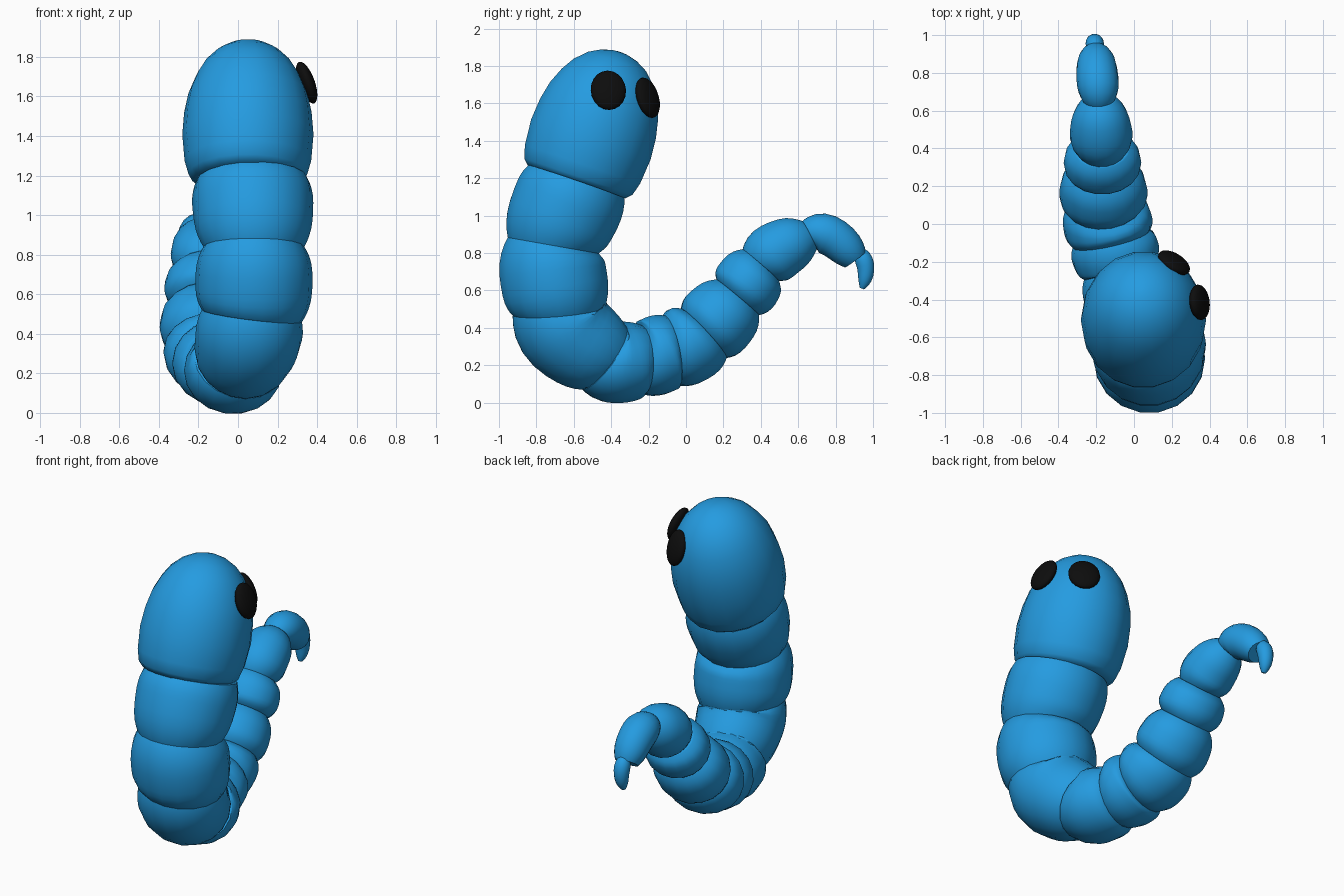
import bpy, bmesh, math
from mathutils import Vector, Matrix

cube = bpy.data.objects.get("Cube")
if cube:
    bpy.data.objects.remove(cube, do_unlink=True)

SIDES = 18
RINGS = 12


def make_material(name, color):
    mat = bpy.data.materials.new(name)
    mat.use_nodes = True
    mat.diffuse_color = (*color, 1)
    shader = mat.node_tree.nodes["Principled BSDF"]
    shader.inputs["Base Color"].default_value = (*color, 1)
    shader.inputs["Roughness"].default_value = 0.6
    return mat


def finish(bm, name, mat):
    bmesh.ops.recalc_face_normals(bm, faces=bm.faces)
    mesh = bpy.data.meshes.new(name)
    bm.to_mesh(mesh)
    bm.free()
    mesh.materials.append(mat)
    obj = bpy.data.objects.new(name, mesh)
    bpy.context.collection.objects.link(obj)
    bpy.ops.object.select_all(action="DESELECT")
    obj.select_set(True)
    bpy.context.view_layer.objects.active = obj
    bpy.ops.object.shade_smooth_by_angle(angle=math.radians(50))
    return obj


def loft(name, stations, mat, widen=1.0):
    """Skin circular rings given as (centre, direction, radius)."""
    bm = bmesh.new()
    rings = []
    for centre, direction, radius in stations:
        direction = direction.normalized()
        side = Vector((1, 0, 0))
        side = (side - direction * side.dot(direction)).normalized()
        up = direction.cross(side)
        ring = []
        for i in range(SIDES):
            a = math.tau * i / SIDES
            offset = side * math.cos(a) * widen + up * math.sin(a)
            ring.append(bm.verts.new(centre + offset * radius))
        rings.append(ring)
    for low, high in zip(rings, rings[1:]):
        for i in range(SIDES):
            j = (i + 1) % SIDES
            bm.faces.new((low[i], low[j], high[j], high[i]))
    bm.faces.new(rings[0])
    bm.faces.new(rings[-1])
    return finish(bm, name, mat)


def segment(name, start, end, bulge, mat, widen=1.0):
    """Barrel bent along a curve between two joints (position, direction, radius)."""
    (p0, d0, r0), (p3, d3, r3) = start, end
    reach = (p3 - p0).length * 0.37
    p1, p2 = p0 + d0 * reach, p3 - d3 * reach
    stations = []
    for k in range(RINGS + 1):
        # rings gather near the ends to round the shoulders
        u = (1 - math.cos(math.pi * k / RINGS)) / 2
        v = 1 - u
        centre = p0 * v**3 + p1 * 3 * u * v * v + p2 * 3 * u * u * v + p3 * u**3
        tangent = (p1 - p0) * v * v + (p2 - p1) * 2 * u * v + (p3 - p2) * u * u
        swell = bulge * (1 - abs(2 * u - 1) ** 3)
        stations.append((centre, tangent, r0 * v + r3 * u + swell))
    return loft(name, stations, mat, widen)


blue = make_material("bright blue", (0.018, 0.33, 0.75))
black = make_material("eye black", (0.004, 0.004, 0.004))

# Joints from neck to tail tip: x, y, z, heading in degrees, radius
table = [
    (.07, -.585, 1.18, -109, .275),
    (.08, -.71, .84, -100, .25),
    (.07, -.68, .49, -85, .25),
    (.00, -.44, .24, -36, .205),
    (-.07, -.235, .23, 3, .185),
    (-.12, -.08, .28, 12, .19),
    (-.155, .095, .37, 43, .18),
    (-.165, .277, .563, 50, .15),
    (-.17, .40, .735, 49, .13),
    (-.185, .66, .895, 27, .085),
    (-.205, .905, .765, -53, .07),
]
joints = []
for i, (x, y, z, heading, radius) in enumerate(table):
    before, after = table[max(i - 1, 0)], table[min(i + 1, len(table) - 1)]
    run = math.dist(before[:3], after[:3])
    a = math.radians(heading)
    direction = Vector(((after[0] - before[0]) / run, math.cos(a), math.sin(a)))
    joints.append((Vector((x, y, z)), direction.normalized(), radius))

# Body segments
names = ["neck", "chest", "belly", "bend_front", "bend_back", "rear_lower",
         "rear_middle", "rear_upper", "tail_base", "tail_end"]
bulges = [.035, .04, .03, .025, .025, .03, .045, .045, .05, .03]
for i, name in enumerate(names):
    widen = 1.1 if 3 <= i <= 7 else 1.02
    segment(name, joints[i], joints[i + 1], bulges[i], blue, widen)

# Curved stinger
base = (Vector((-.207, .925, .80)), Vector((0, .7, -.7)), .035)
tip = (Vector((-.21, .94, .61)), Vector((0, -.4, -.9)), .012)
segment("stinger", base, tip, .022, blue)

# Head: rounded profile raised from the neck joint, as (height, radius)
neck = joints[0][0] + Vector((-.02, 0, 0))
axis = Vector((0, .32, .95)).normalized()
profile = [(0, .28), (.03, .31), (.1, .33), (.24, .342), (.36, .332), (.46, .31),
           (.55, .272), (.62, .228), (.68, .165), (.715, .1), (.73, .04), (.733, .01)]
loft("head", [(neck + axis * h, axis, r) for h, r in profile], blue, .97)


# Eyes: flattened balls lying against the head
def eye(name, centre, outward):
    outward = Vector(outward).normalized()
    across = Vector((0, 0, 1)).cross(outward).normalized()
    up = outward.cross(across)
    frame = Matrix((across, up, outward)).transposed().to_4x4()
    shape = Matrix.Diagonal((.095, .112, .04, 1))
    bm = bmesh.new()
    bmesh.ops.create_uvsphere(bm, u_segments=20, v_segments=12, radius=1,
                              matrix=Matrix.Translation(centre) @ frame @ shape)
    finish(bm, name, black)


eye("eye_front", (.347, -.415, 1.67), (.9, .1, .33))
eye("eye_back", (.212, -.205, 1.63), (.5, .8, .28))
